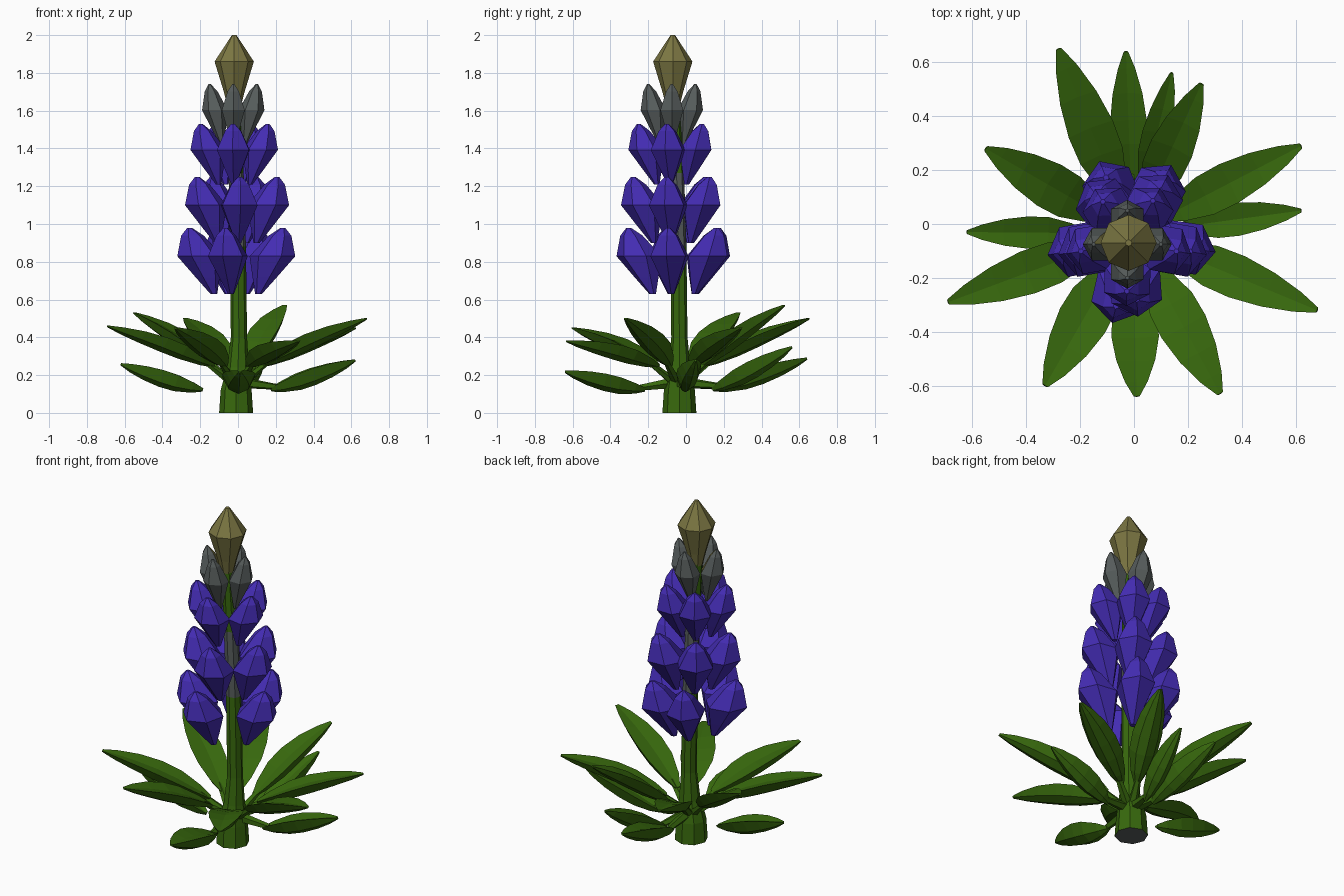
import bpy, bmesh, math
from mathutils import Vector

cube = bpy.data.objects.get("Cube")
if cube:
    bpy.data.objects.remove(cube)


def material(name, rgb):
    m = bpy.data.materials.new(name)
    m.use_nodes = True
    m.diffuse_color = (*rgb, 1)
    bsdf = next(n for n in m.node_tree.nodes if n.type == 'BSDF_PRINCIPLED')
    bsdf.inputs["Base Color"].default_value = (*rgb, 1)
    return m


GREEN = material("leaf green", (0.039, 0.14, 0.004))
PURPLE = material("flower purple", (0.057, 0.025, 0.45))
GREY = material("young bud grey", (0.095, 0.11, 0.108))
OLIVE = material("tip olive", (0.2, 0.183, 0.055))


def loft(name, rings, mats, rule=None):
    """Skin closed rings of points, capped at both ends; rule picks a face's material."""
    bm = bmesh.new()
    loops = [[bm.verts.new(p) for p in ring] for ring in rings]
    n = len(loops[0])
    for a, b in zip(loops, loops[1:]):
        for i in range(n):
            j = (i + 1) % n
            bm.faces.new((a[i], a[j], b[j], b[i]))
    bm.faces.new(loops[0])
    bm.faces.new(loops[-1])
    bmesh.ops.recalc_face_normals(bm, faces=bm.faces)
    bm.normal_update()
    if rule:
        for f in bm.faces:
            f.material_index = rule(f)
    me = bpy.data.meshes.new(name)
    bm.to_mesh(me)
    bm.free()
    for m in mats:
        me.materials.append(m)
    ob = bpy.data.objects.new(name, me)
    bpy.context.scene.collection.objects.link(ob)


def tube(name, path, sides, u, v, mats, rule=None):
    """Tube through (point, radius) stations with rings spanned by u and v."""
    angles = [2 * math.pi * i / sides for i in range(sides)]
    rings = [[p + r * (math.cos(a) * u + math.sin(a) * v) for a in angles] for p, r in path]
    loft(name, rings, mats, rule)


X, Y, Z = Vector((1, 0, 0)), Vector((0, 1, 0)), Vector((0, 0, 1))


# Stem: thick foot, thin stalk, grey section among the flowers
def stem_rule(f):
    z = f.calc_center_median().z
    return int(z < 0.001 or 0.88 < z < 1.27)


stem = [(-0.01, -0.035, 0, 0.09), (-0.01, -0.035, 0.12, 0.082), (0, -0.035, 0.24, 0.058),
        (0.005, -0.035, 0.4, 0.043), (0, -0.04, 0.88, 0.042), (-0.01, -0.05, 1.27, 0.04),
        (-0.02, -0.07, 1.68, 0.035)]
tube("stem", [(Vector(s[:3]), s[3]) for s in stem], 8, X, Y, [GREEN, GREY], stem_rule)

# Flower buds: faceted spindles leaning outward in whorls, deeper than wide
BUD = [(0, 0.15), (0.25, 0.53), (0.57, 1), (0.88, 0.5), (1, 0.1)]


def olive_rule(f):
    return int(f.normal.x > 0.3 and f.normal.y > 0)


def whorl(name, angles, centre, r0, r1, z0, z1, width, depth, mats, rule=None):
    for i, deg in enumerate(angles):
        a = math.radians(deg)
        out = Vector((math.cos(a), math.sin(a), 0))
        low = Vector((*centre, z0)) + out * r0
        lean = out * (r1 - r0) + Z * (z1 - z0)
        path = [(low + lean * t, k) for t, k in BUD]
        tube(f"{name}_{i + 1}", path, 6, out * depth, Z.cross(out) * width, mats, rule)


whorl("lower_flower", (-103, -8, 62, 112, 190), (-0.01, -0.06),
      0.12, 0.25, 0.63, 0.98, 0.108, 0.122, [PURPLE])
whorl("middle_flower", (-86, -10, 62, 128, 190), (-0.005, -0.065),
      0.105, 0.215, 0.9, 1.25, 0.108, 0.112, [PURPLE])
whorl("upper_flower", (-92, -10, 60, 122, 190), (-0.02, -0.07),
      0.085, 0.18, 1.21, 1.53, 0.098, 0.096, [PURPLE])
whorl("young_bud", (-90, 0, 90), (-0.025, -0.075),
      0.06, 0.125, 1.42, 1.74, 0.07, 0.068, [GREY])
whorl("young_bud_right", (180,), (-0.025, -0.075),
      0.06, 0.125, 1.42, 1.74, 0.07, 0.068, [GREY, OLIVE], olive_rule)

# Tip bud
tip_path = [(1.62, 0.035), (1.7, 0.055), (1.86, 0.104), (1.95, 0.045), (2.0, 0.012)]
tube("tip_bud", [(Vector((-0.02, -0.07, z)), r) for z, r in tip_path], 8, X, Y, [OLIVE])

# Leaves: keeled blades with thin stalks
SECTION = [(-1, 0.02), (0, 0.008), (1, 0.02), (0.62, -0.03), (0, -0.048), (-0.62, -0.03)]
OUTLINE = [(0, 0.2), (0.12, 0.6), (0.32, 0.96), (0.5, 1), (0.7, 0.82), (0.88, 0.48), (1, 0.13)]
ROOT = Vector((-0.005, -0.035, 0))


def leaf(name, tip, width, base_r, base_z, thick, bow, stalk):
    end = Vector(tip)
    out = (end - ROOT) * Vector((1, 1, 0)).length
    out.z = 0
    out.normalize()
    across = Z.cross(out)
    start = ROOT + out * base_r + Z * base_z
    d = end - start
    up = d.cross(across).normalized()
    rings = []
    for t, k in OUTLINE:
        p = start + d * t + up * bow * math.sin(math.pi * t)
        rings.append([p + across * width * k * s + up * h * k * thick for s, h in SECTION])
    loft(name, rings, [GREEN])
    if stalk:
        joint = ROOT + out * 0.03 + Z * 0.16
        path = [(joint, 0.03), (start + d * 0.08, 0.016)]
        tube(name + "_stalk", path, 5, across, Z, [GREEN])


upper = [(-0.28, 0.65, 0.5, 0.088), (0.25, 0.52, 0.57, 0.082), (0.62, 0.29, 0.45, 0.08),
         (0.68, -0.32, 0.5, 0.082), (0.32, -0.63, 0.38, 0.092), (-0.33, -0.6, 0.45, 0.095),
         (-0.69, -0.29, 0.46, 0.082), (-0.55, 0.28, 0.53, 0.088)]
# the last lower leaf hangs clear of the stem
lower = [(-0.03, 0.64, 0.29, 0.068), (0.14, 0.56, 0.35, 0.055), (0.62, 0.05, 0.28, 0.062),
         (0.01, -0.64, 0.22, 0.088), (-0.62, -0.03, 0.26, 0.06)]
for i, p in enumerate(upper):
    leaf(f"upper_leaf_{i + 1}", p[:3], p[3], 0.13, 0.25, 1.1, 0.022, True)
for i, p in enumerate(lower):
    leaf(f"lower_leaf_{i + 1}", p[:3], p[3], 0.18, 0.125, 1.35, 0.008, p is not lower[-1])
